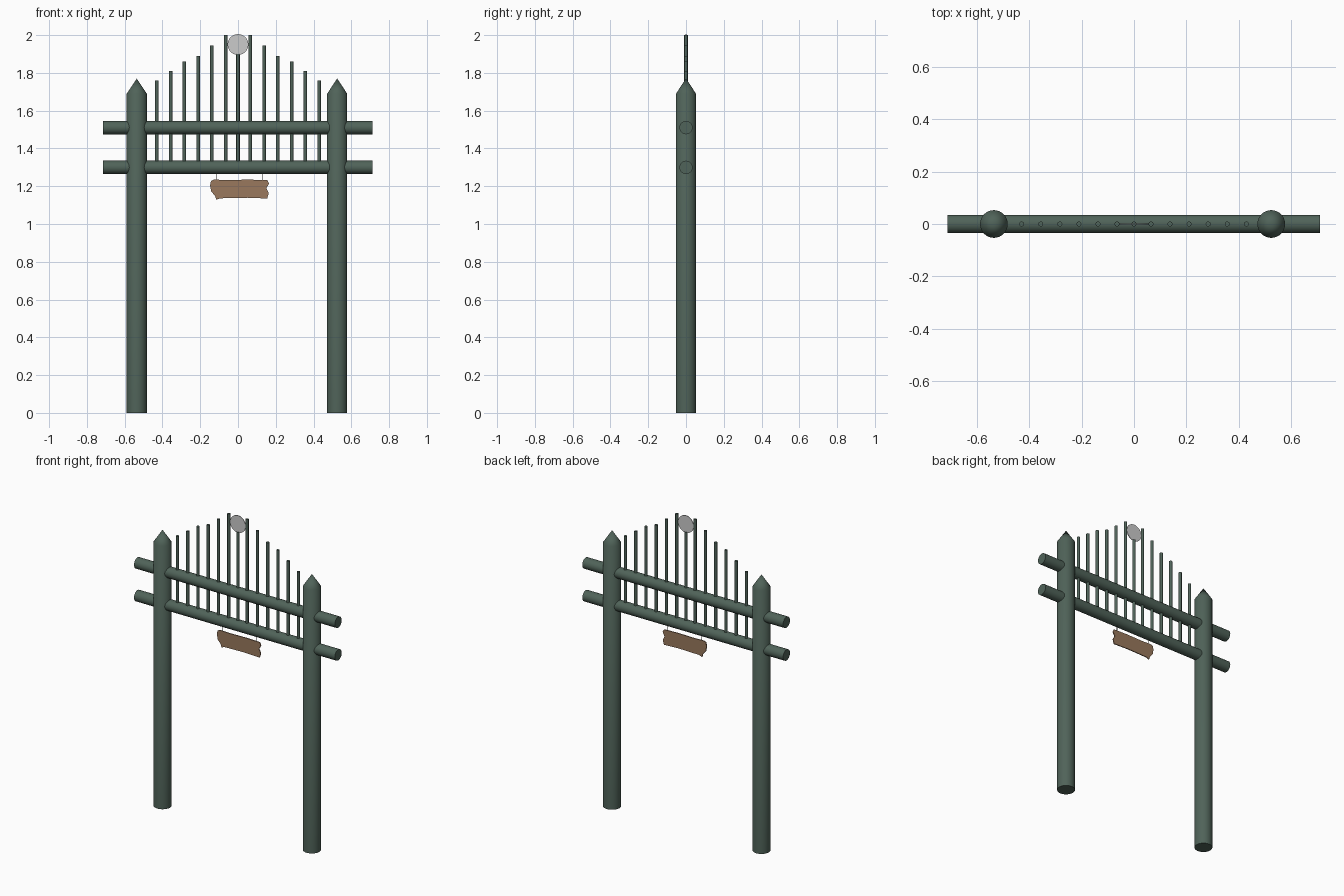
import bpy, bmesh, math
from mathutils import Matrix, Vector

if "Cube" in bpy.data.objects:
    bpy.data.objects.remove(bpy.data.objects["Cube"])


def material(name, rgb):
    m = bpy.data.materials.new(name)
    m.diffuse_color = (*rgb, 1)
    m.use_nodes = True
    m.node_tree.nodes["Principled BSDF"].inputs["Base Color"].default_value = m.diffuse_color
    return m


GREEN = material("green_paint", (0.08, 0.125, 0.1))
WOOD = material("sign_wood", (0.32, 0.19, 0.11))
DARK = material("wire_dark", (0.05, 0.06, 0.05))


def finish(name, bm, mat=None, smooth=True):
    bmesh.ops.recalc_face_normals(bm, faces=bm.faces)
    me = bpy.data.meshes.new(name)
    bm.to_mesh(me)
    bm.free()
    ob = bpy.data.objects.new(name, me)
    bpy.context.collection.objects.link(ob)
    if mat:
        me.materials.append(mat)
    if smooth:
        bpy.ops.object.select_all(action='DESELECT')
        ob.select_set(True)
        bpy.context.view_layer.objects.active = ob
        bpy.ops.object.shade_smooth_by_angle(angle=math.radians(35))
    return ob


def rod(name, a, b, r, mat=None, sides=32):
    a, b = Vector(a), Vector(b)
    d = b - a
    rot = d.to_track_quat('Z', 'Y').to_matrix().to_4x4()
    bm = bmesh.new()
    bmesh.ops.create_cone(bm, cap_ends=True, segments=sides, radius1=r, radius2=r,
                          depth=d.length, matrix=Matrix.Translation((a + b) / 2) @ rot)
    return finish(name, bm, mat)


def post(name, x, r=0.053, sides=32):
    # closed cylinder whose top ring rises to a point
    bm = bmesh.new()
    rings = [[bm.verts.new((x + r * math.cos(2 * math.pi * i / sides),
                            r * math.sin(2 * math.pi * i / sides), z))
              for i in range(sides)] for z in (0, 1.69)]
    tip = bm.verts.new((x, 0, 1.77))
    bm.faces.new(rings[0])
    for i in range(sides):
        j = (i + 1) % sides
        bm.faces.new((rings[0][i], rings[0][j], rings[1][j], rings[1][i]))
        bm.faces.new((rings[1][i], rings[1][j], tip))
    return finish(name, bm, GREEN)


# Pointed posts
post("left_post", -0.536)
post("right_post", 0.525)

# Cross beams
for name, z in (("upper_beam", 1.51), ("lower_beam", 1.30)):
    rod(name, (-0.714, 0, z), (0.712, 0, z), 0.035, GREEN)

# Vertical bars rising toward the middle
tops = [2.0, 1.945, 1.89, 1.86, 1.81, 1.76]
rod("centre_bar", (0, 0, 1.30), (0, 0, 1.90), 0.0095, GREEN, 16)
for i, top in enumerate(tops):
    x = 0.065 + 0.0729 * i
    for side, s in (("left", -1), ("right", 1)):
        rod(f"{side}_bar_{i + 1}", (s * x, 0, 1.30), (s * x, 0, top), 0.0095, GREEN, 16)

# Round emblem disc
rod("top_disc", (0, -0.002, 1.95), (0, 0.002, 1.95), 0.055, None, 48)

# Hanging plank sign with ragged ends
outline = [(-0.148, 1.205), (-0.143, 1.228), (-0.128, 1.235), (-0.05, 1.233),
           (0.06, 1.235), (0.155, 1.232), (0.164, 1.215), (0.15, 1.188),
           (0.163, 1.165), (0.155, 1.135), (0.05, 1.139), (-0.095, 1.136),
           (-0.115, 1.128), (-0.122, 1.15), (-0.142, 1.172)]
bm = bmesh.new()
face = bm.faces.new([bm.verts.new((x, -0.003, z)) for x, z in outline])
ext = bmesh.ops.extrude_face_region(bm, geom=[face])
bmesh.ops.translate(bm, vec=(0, 0.006, 0),
                    verts=[v for v in ext["geom"] if isinstance(v, bmesh.types.BMVert)])
finish("hanging_sign", bm, WOOD, smooth=False)

# Sign hanger wires
for name, x in (("left_hanger", -0.113), ("right_hanger", 0.131)):
    rod(name, (x, 0, 1.22), (x, 0, 1.28), 0.0018, DARK, 8)
